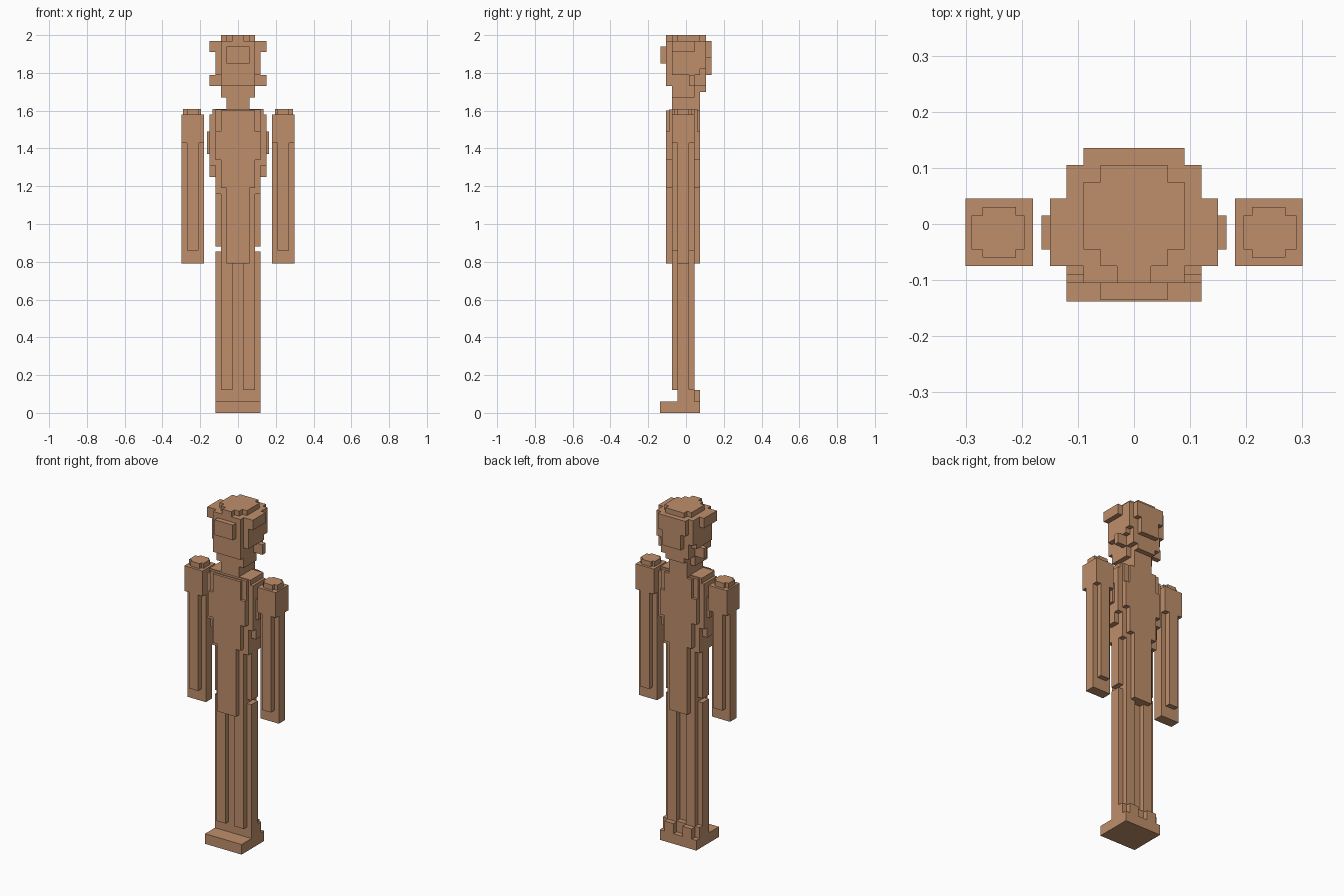
import bpy, bmesh

if "Cube" in bpy.data.objects:
    bpy.data.objects.remove(bpy.data.objects["Cube"])

clay = bpy.data.materials.new("tan clay")
clay.use_nodes = True
tan = (0.52, 0.275, 0.15, 1)
clay.diffuse_color = tan
clay.node_tree.nodes["Principled BSDF"].inputs["Base Color"].default_value = tan


def add_box(bm, x, y, z):
    """Axis-aligned box from three (low, high) ranges."""
    verts = bmesh.ops.create_cube(bm, size=1)["verts"]
    for v in verts:
        for axis, (low, high) in enumerate((x, y, z)):
            v.co[axis] = high if v.co[axis] > 0 else low


def part(name, boxes):
    """One object from boxes given as x range, y range, z range."""
    bm = bmesh.new()
    for box in boxes:
        add_box(bm, *box)
    mesh = bpy.data.meshes.new(name)
    bm.to_mesh(mesh)
    bm.free()
    mesh.materials.append(clay)
    obj = bpy.data.objects.new(name, mesh)
    bpy.context.collection.objects.link(obj)
    return obj


def wide(half):
    """Range centred on zero."""
    return (-half, half)


# Nested depth ranges shared by the body and limbs
THIN, MID, DEEP = (-.045, .015), (-.075, .045), (-.105, .075)

# Head: stepped skull with a cap, side locks and a jaw
part("cap", [
    (wide(.09), (-.045, .075), (1.97, 2)),
    (wide(.06), (-.075, .105), (1.97, 2)),
    (wide(.03), (-.105, .105), (1.97, 2)),
    (wide(.12), (-.075, .105), (1.94, 1.97)),
    (wide(.09), (-.105, .135), (1.94, 1.97)),
    (wide(.15), MID, (1.91, 1.97)),
])
part("skull", [
    (wide(.12), (-.075, .075), (1.79, 1.94)),
    (wide(.09), (-.105, .105), (1.73, 1.94)),
    (wide(.12), (-.045, .105), (1.82, 1.94)),
    (wide(.09), (.105, .135), (1.88, 1.94)),
    (wide(.06), (.105, .135), (1.79, 1.88)),
])
part("face_plate", [(wide(.06), (-.135, -.1), (1.85, 1.94))])
part("ears", [(wide(.15), (.015, .045), (1.73, 1.79))])
part("jaw", [
    (wide(.09), MID, (1.67, 1.74)),
    (wide(.06), (-.075, .105), (1.70, 1.74)),
])
part("neck", [(wide(.06), (-.075, .075), (1.60, 1.70))])

# Torso: layered slabs, narrowing to a long front and back panel
part("chest_panel", [
    (wide(.09), DEEP, (1.49, 1.6)),
    (wide(.12), DEEP, (1.34, 1.49)),
    (wide(.09), DEEP, (1.19, 1.34)),
    (wide(.06), DEEP, (.79, 1.19)),
])
part("torso_core", [
    (wide(.135), MID, (1.58, 1.61)),
    (wide(.12), (-.09, .06), (1.49, 1.605)),
    (wide(.15), MID, (1.31, 1.58)),
    (wide(.15), THIN, (1.25, 1.31)),
    (wide(.165), THIN, (1.37, 1.49)),
    (wide(.12), MID, (1.16, 1.31)),
    (wide(.12), THIN, (.88, 1.16)),
    (wide(.09), MID, (.85, 1.16)),
])

# Limbs and feet, one of each per side
for side, sign in (("left", 1), ("right", -1)):
    def span(low, high):
        return tuple(sorted((sign * low, sign * high)))

    part(side + "_arm", [
        (span(.18, .30), MID, (1.43, 1.58)),
        (span(.195, .29), (-.045, .015), (1.58, 1.61)),
        (span(.21, .27), (-.06, .03), (1.58, 1.61)),
        (span(.18, .30), THIN, (.79, 1.43)),
        (span(.21, .27), MID, (.86, 1.43)),
    ])
    part(side + "_leg", [
        (span(0, .12), THIN, (.06, .855)),
        (span(.03, .09), MID, (.12, .855)),
    ])
    part(side + "_foot", [
        (span(0, .12), (-.138, .075), (0, .06)),
        (span(0, .12), (-.015, .045), (.06, .125)),
        (span(.03, .09), (-.015, .075), (.06, .12)),
    ])
